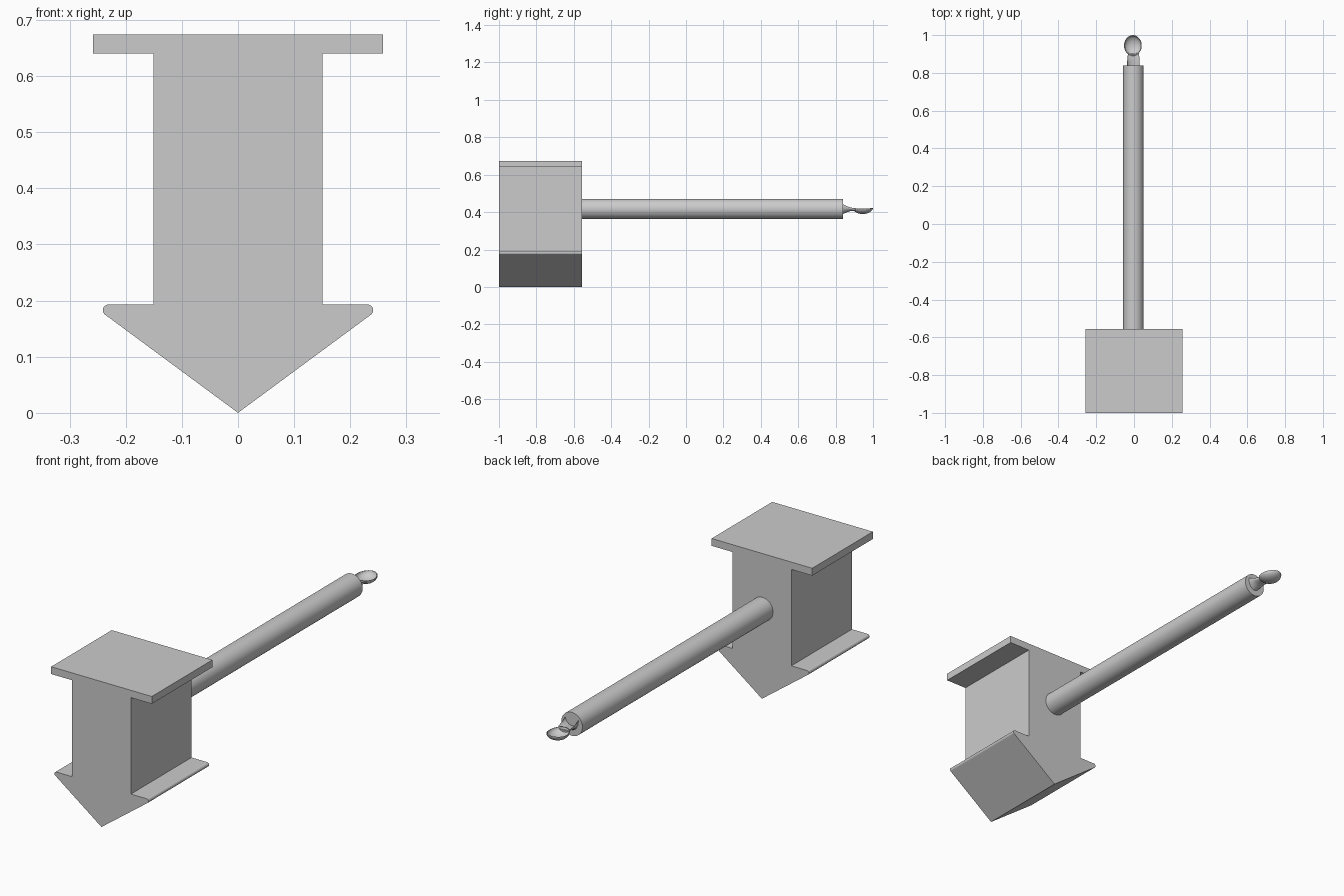
import bpy, bmesh, math
from mathutils import Matrix

cube = bpy.data.objects.get("Cube")
if cube:
    bpy.data.objects.remove(cube)

grey = bpy.data.materials.new("plain grey")
grey.use_nodes = True
colour = (0.6, 0.6, 0.6, 1)
grey.diffuse_color = colour
grey.node_tree.nodes["Principled BSDF"].inputs["Base Color"].default_value = colour

AXIS_X, AXIS_Z = -0.003, 0.417   # handle axis


def finish(name, bm, smooth=False):
    bmesh.ops.recalc_face_normals(bm, faces=bm.faces)
    mesh = bpy.data.meshes.new(name)
    bm.to_mesh(mesh)
    bm.free()
    mesh.materials.append(grey)
    obj = bpy.data.objects.new(name, mesh)
    bpy.context.collection.objects.link(obj)
    if smooth:
        bpy.ops.object.select_all(action='DESELECT')
        obj.select_set(True)
        bpy.context.view_layer.objects.active = obj
        bpy.ops.object.shade_smooth_by_angle(angle=math.radians(40))
    return obj


def loft(bm, rings):
    """Skin closed rings of points and cap both ends."""
    loops = [[bm.verts.new(p) for p in ring] for ring in rings]
    n = len(loops[0])
    for a, b in zip(loops, loops[1:]):
        for i in range(n):
            j = (i + 1) % n
            bm.faces.new((a[i], a[j], b[j], b[i]))
    bm.faces.new(loops[0])
    bm.faces.new(loops[-1])


# Arrow-shaped head: half profile with a rounded barb, mirrored and extruded
half = [(0.231 + 0.01 * math.cos(a), 0.183 + 0.01 * math.sin(a))
        for a in (math.radians(-54 + 18 * i) for i in range(9))]
half += [(0.151, 0.193), (0.151, 0.64), (0.258, 0.64), (0.258, 0.674)]
profile = [(0, 0)] + half + [(-x, z) for x, z in reversed(half)]
bm = bmesh.new()
loft(bm, [[(x, y, z) for x, z in profile] for y in (-1, -0.556)])
finish("arrow_head", bm)

# Round handle
bm = bmesh.new()
bmesh.ops.create_cone(bm, cap_ends=True, segments=48, radius1=0.054, radius2=0.054,
                      depth=1.396, matrix=Matrix.Translation((AXIS_X, 0.142, AXIS_Z))
                      @ Matrix.Rotation(math.pi / 2, 4, 'X'))
finish("handle", bm, True)

# Spoon neck: crescent sections flattening towards the bowl
bm = bmesh.new()
rings = []
for y, width, low, high in ((0.835, 0.033, 0.388, 0.44), (0.86, 0.033, 0.399, 0.427),
                            (0.88, 0.032, 0.406, 0.42), (0.905, 0.028, 0.406, 0.414)):
    arc = [math.pi * i / 12 for i in range(13)]
    lower = [(AXIS_X - width * math.cos(a), y, high - (high - low) * math.sin(a)) for a in arc]
    upper = [(x, y, z + 0.005 + 0.3 * (high - z)) for x, y, z in reversed(lower)]
    rings.append(lower + upper)
loft(bm, rings)
finish("spoon_neck", bm, True)

# Spoon bowl: lower half of an ellipsoid with a thin wall
bm = bmesh.new()
bmesh.ops.create_uvsphere(bm, u_segments=40, v_segments=24, radius=1)
bmesh.ops.delete(bm, geom=[v for v in bm.verts if v.co.z > 0.01], context='VERTS')
for v in bm.verts:
    x, y, z = v.co
    v.co = (AXIS_X - 0.003 + 0.047 * x, 0.945 + 0.055 * y, 0.418 + 0.028 * z + 0.004 * y * y)
bowl = finish("spoon_bowl", bm, True)
wall = bowl.modifiers.new("wall", 'SOLIDIFY')
wall.thickness = 0.004
wall.offset = -1
